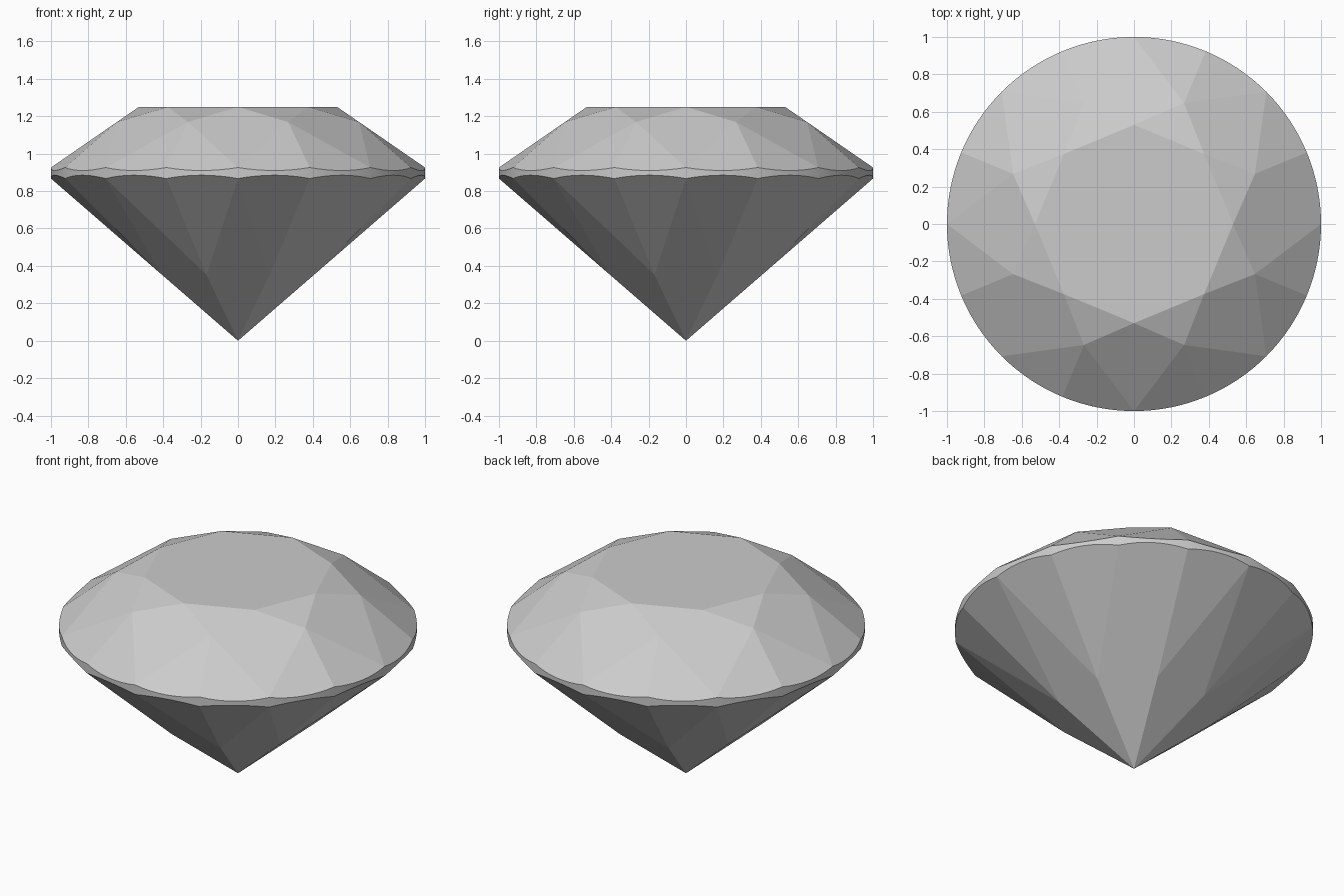
import bpy, bmesh
from math import sin, cos, pi
from mathutils import Vector

cube = bpy.data.objects.get("Cube")
if cube:
    bpy.data.objects.remove(cube, do_unlink=True)

# Proportions of a round brilliant cut
FOLDS = 8
STEP = pi / FOLDS            # half of one symmetric sector
ARC = 8                      # girdle segments per half sector
TABLE_R, TABLE_Z = 0.53, 1.25
GIRDLE_TOP, GIRDLE_LOW = 0.926, 0.867
STAR_R, PAVILION_R = 0.70, 0.44

mat = bpy.data.materials.new("pale grey gem")
mat.use_nodes = True
grey = (0.6, 0.6, 0.6, 1)
mat.diffuse_color = grey
mat.node_tree.nodes["Principled BSDF"].inputs["Base Color"].default_value = grey

# Inner facet corners lie on the planes of the main kite facets
slope = (TABLE_Z - GIRDLE_TOP) / (1 - TABLE_R)
STAR_Z = TABLE_Z - slope * (STAR_R * cos(STEP) - TABLE_R)
PAVILION_Z = GIRDLE_LOW * PAVILION_R * cos(STEP)

bm = bmesh.new()


def ring(radius, z, start):
    """Eight corners around the axis, every other half sector."""
    return [bm.verts.new((radius * cos(a), radius * sin(a), z))
            for a in (STEP * (2 * k + start) for k in range(FOLDS))]


def girdle_ring(edge_z, inner_r, inner_z):
    """Scalloped circle where the half facets meet the round girdle."""
    half = cos(STEP / 2)
    tilt = (inner_z - edge_z) / (half - inner_r * half)
    verts = []
    for i in range(2 * FOLDS * ARC):
        a = STEP * i / ARC
        offset = cos(STEP * ((i % ARC) / ARC - 0.5))
        verts.append(bm.verts.new((cos(a), sin(a), edge_z - tilt * (offset - half))))
    return verts


def arc(circle, half_sector):
    return [circle[(half_sector * ARC + i) % len(circle)] for i in range(ARC + 1)]


table = ring(TABLE_R, TABLE_Z, 0)
star = ring(STAR_R, STAR_Z, 1)
upper = girdle_ring(GIRDLE_TOP, STAR_R, STAR_Z)
lower = girdle_ring(GIRDLE_LOW, PAVILION_R, PAVILION_Z)
pavilion = ring(PAVILION_R, PAVILION_Z, 1)
culet = bm.verts.new((0, 0, 0))

bm.faces.new(table)
for k in range(FOLDS):
    n = (k + 1) % FOLDS
    # Star and main kite facets of the crown
    bm.faces.new((table[k], star[k], table[n]))
    bm.faces.new((table[k], star[k - 1], upper[2 * k * ARC], star[k]))
    # Main facet of the pavilion
    bm.faces.new((culet, pavilion[k], lower[2 * k * ARC], pavilion[k - 1]))
    # Paired half facets above and below the girdle
    for h in (2 * k, 2 * k + 1):
        bm.faces.new([star[k]] + arc(upper, h))
        bm.faces.new([pavilion[k]] + arc(lower, h)[::-1])

# Thin round girdle band
for i in range(len(upper)):
    j = (i + 1) % len(upper)
    band = bm.faces.new((lower[i], lower[j], upper[j], upper[i]))
    band.smooth = True

bmesh.ops.recalc_face_normals(bm, faces=bm.faces)
mesh = bpy.data.meshes.new("cut_gem")
bm.to_mesh(mesh)
bm.free()
mesh.materials.append(mat)
gem = bpy.data.objects.new("cut_gem", mesh)
bpy.context.collection.objects.link(gem)
